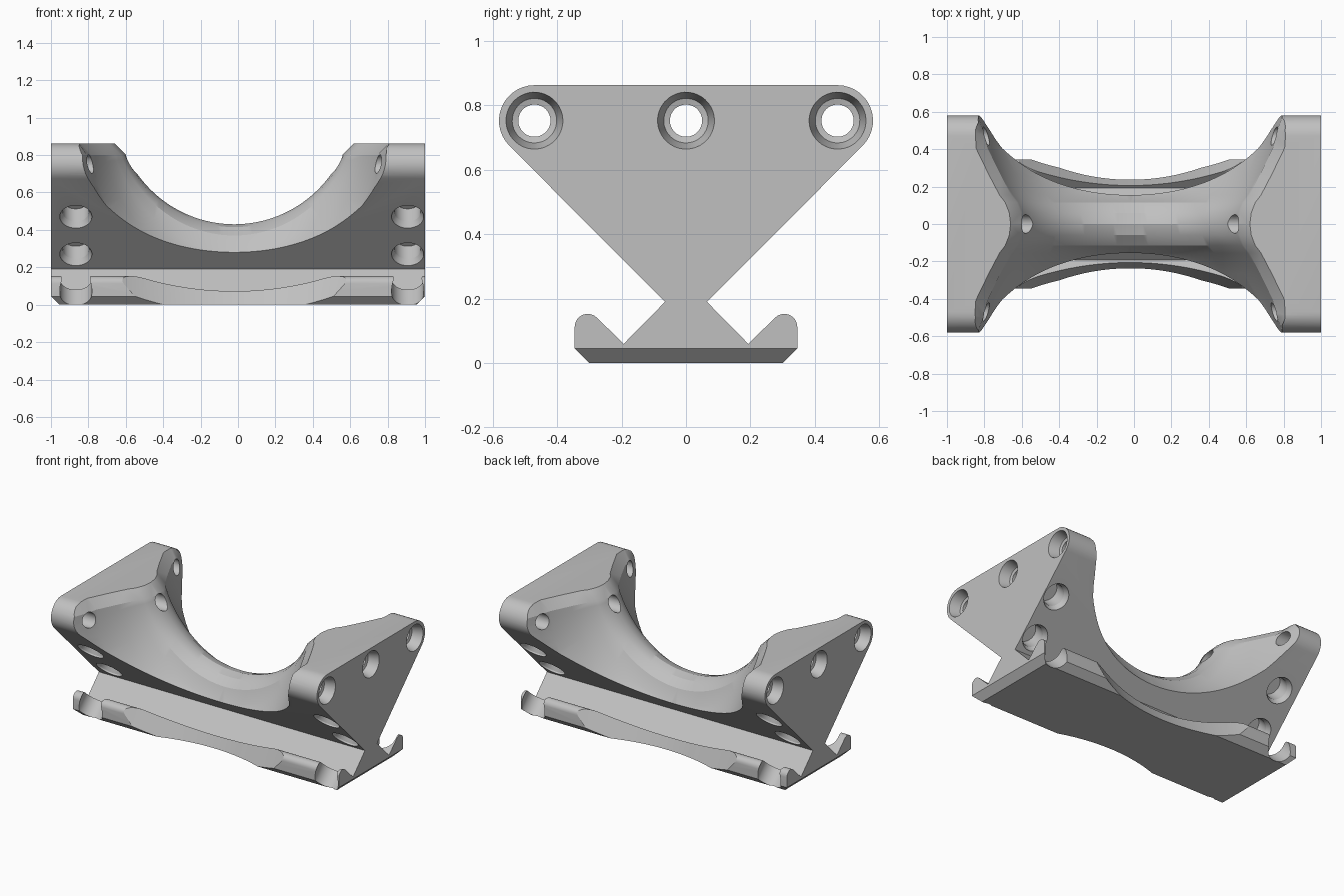
import bpy, bmesh, math
from mathutils import Vector

cube = bpy.data.objects.get("Cube")
if cube:
    bpy.data.objects.remove(cube, do_unlink=True)

grey = bpy.data.materials.new("light_grey")
grey.use_nodes = True
colour = (0.53, 0.53, 0.53, 1)
grey.diffuse_color = colour
grey.node_tree.nodes["Principled BSDF"].inputs["Base Color"].default_value = colour


def loft(name, rings):
    """Skin equal-length closed rings and cap both ends."""
    bm = bmesh.new()
    loops = [[bm.verts.new(p) for p in ring] for ring in rings]
    n = len(loops[0])
    for a, b in zip(loops, loops[1:]):
        for i in range(n):
            j = (i + 1) % n
            bm.faces.new((a[i], a[j], b[j], b[i]))
    bm.faces.new(loops[0])
    bm.faces.new(loops[-1])
    bmesh.ops.recalc_face_normals(bm, faces=bm.faces[:])
    mesh = bpy.data.meshes.new(name)
    bm.to_mesh(mesh)
    bm.free()
    mesh.materials.append(grey)
    obj = bpy.data.objects.new(name, mesh)
    bpy.context.collection.objects.link(obj)
    return obj


def turned(name, origin, axis, steps, sides=40):
    """Turned solid: steps are (distance along axis, radius)."""
    axis = Vector(axis).normalized()
    u = axis.orthogonal().normalized()
    v = axis.cross(u)
    angles = [math.tau * (i + 0.37) / sides for i in range(sides)]
    return loft(name, [[Vector(origin) + axis * d + (u * math.cos(a) + v * math.sin(a)) * r
                        for a in angles] for d, r in steps])


def arc(cy, cz, r, a0, a1, steps):
    angles = [math.radians(a0 + (a1 - a0) * i / steps) for i in range(steps + 1)]
    return [(cy + r * math.cos(a), cz + r * math.sin(a)) for a in angles]


def cut(body, cutter):
    mod = body.modifiers.new("cut", 'BOOLEAN')
    mod.operation = 'DIFFERENCE'
    mod.solver = 'EXACT'
    mod.object = cutter
    bpy.context.view_layer.objects.active = body
    bpy.ops.object.modifier_apply(modifier=mod.name)
    bpy.data.objects.remove(cutter, do_unlink=True)


# Bracket body: foot with raised lips, narrow neck and flared top
half = [(0.30, 0), (0.345, 0.045)]
half += arc(0.305, 0.113, 0.04, 0, 135, 8)
half += [(0.193, 0.06), (0.065, 0.19)]
half += arc(0.47, 0.752, 0.11, -45, 90, 14)
profile = half + [(-y, z) for y, z in reversed(half)]
body = loft("saddle_bracket", [[(x, y, z) for y, z in profile] for x in (-1, 1)])

# Angled holes in the sloping flanks; the lower ones also notch the lips
for s in (-1, 1):
    for x in (-0.867, 0.907):
        for z in (0.27, 0.47):
            cut(body, turned("flank_hole", (x, s * (z - 0.125), z), (0, -s, 1),
                             [(-0.42, 0.086), (0.01, 0.086), (0.035, 0.07), (0.13, 0.07)]))

# Screw holes running along the length, countersunk at both ends
for y in (-0.47, 0, 0.47):
    cut(body, turned("screw_hole", (0, y, 0.752), (1, 0, 0),
                     [(-1.01, 0.091), (-0.93, 0.069), (-0.925, 0.05),
                      (0.925, 0.05), (0.93, 0.069), (1.01, 0.091)]))

# Bevels under both ends of the foot
for s in (-1, 1):
    wedge = [(s * 0.935, -0.02), (s * 1.02, 0.065), (s * 1.02, -0.02)]
    cut(body, loft("end_bevel", [[(x, y, z) for x, z in wedge] for y in (-1, 1)]))

# Saddle scoop: sections along y of half width a and depth b below its centre
keys = [(0, 0.64, 0.65), (0.06, 0.645, 0.665), (0.115, 0.66, 0.71),
        (0.155, 0.68, 0.80), (0.265, 0.728, 0.935), (0.405, 0.788, 1.11),
        (0.50, 0.808, 1.22), (0.58, 0.835, 1.32), (0.7, 0.86, 1.4)]
sections = [(-y, a, b) for y, a, b in reversed(keys[1:])] + keys
CENTRE_X, CENTRE_Z, STEPS = -0.02, 1.08, 64
rings = []
for y, a, b in sections:
    t0 = math.asin((CENTRE_Z - 0.80) / b)
    ts = [t0 + (math.pi - 2 * t0) * i / STEPS for i in range(STEPS + 1)]
    ring = [(CENTRE_X + a * math.cos(t), y, CENTRE_Z - b * math.sin(t)) for t in ts]
    flare = 0.07 if abs(y) < 0.45 else 0.05 if abs(y) < 0.55 else 0.02
    wide = a * math.cos(t0) + flare
    left, right = CENTRE_X - wide, CENTRE_X + wide
    ring += [(left, y, 0.87), (left, y, 1.2), (right, y, 1.2), (right, y, 0.87)]
    rings.append(ring)
cut(body, loft("scoop", rings))

# Curved reliefs in the front and back lips of the foot
for s in (-1, 1):
    cut(body, turned("lip_relief", (CENTRE_X, s * 1.385, 0), (0, 0, 1),
                     [(-0.02, 1.14), (0.18, 1.225)], 160))

bpy.ops.object.select_all(action='DESELECT')
body.select_set(True)
bpy.context.view_layer.objects.active = body
bpy.ops.object.shade_smooth_by_angle(angle=math.radians(25))
